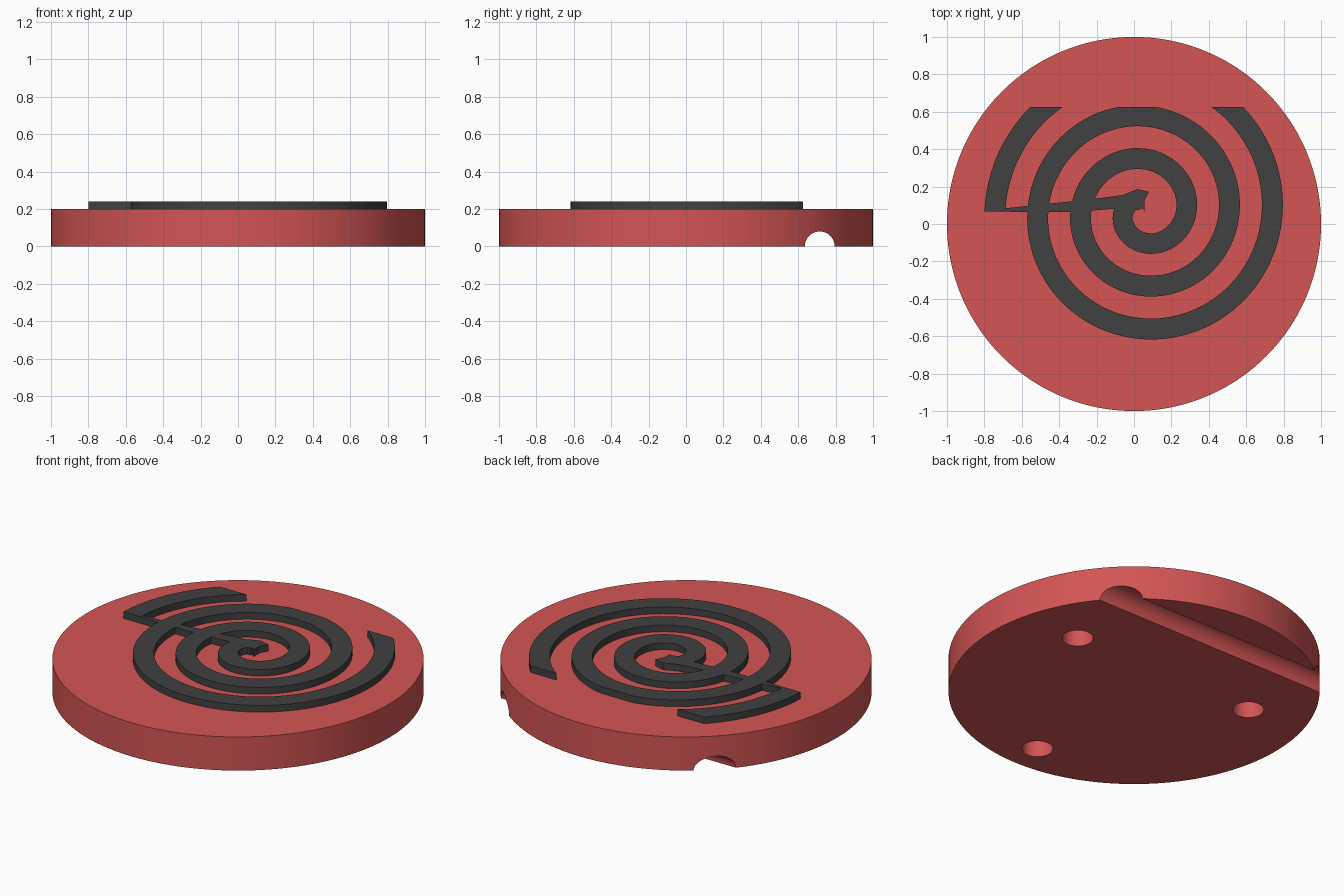
import bpy, bmesh, math

if "Cube" in bpy.data.objects:
    bpy.data.objects.remove(bpy.data.objects["Cube"])

def material(name, rgb):
    m = bpy.data.materials.new(name)
    m.diffuse_color = (*rgb, 1)
    m.use_nodes = True
    m.node_tree.nodes["Principled BSDF"].inputs["Base Color"].default_value = m.diffuse_color
    return m

RED = material("coaster red", (0.66, 0.09, 0.09))
GREY = material("charcoal", (0.052, 0.052, 0.052))

def add_object(name, bm, mat):
    bmesh.ops.recalc_face_normals(bm, faces=bm.faces[:])
    me = bpy.data.meshes.new(name)
    bm.to_mesh(me)
    bm.free()
    me.materials.append(mat)
    ob = bpy.data.objects.new(name, me)
    bpy.context.collection.objects.link(ob)
    return ob

def cylinder(name, r, depth, loc, mat, segs=64, rot=(0, 0, 0)):
    bpy.ops.mesh.primitive_cylinder_add(vertices=segs, radius=r, depth=depth, location=loc, rotation=rot)
    ob = bpy.context.object
    ob.name = name
    ob.data.materials.append(mat)
    return ob

def boolean(ob, other, op):
    mod = ob.modifiers.new(op.lower(), 'BOOLEAN')
    mod.object, mod.operation, mod.solver = other, op, 'EXACT'
    bpy.context.view_layer.objects.active = ob
    bpy.ops.object.modifier_apply(modifier=mod.name)
    bpy.data.objects.remove(other)

def smooth(ob):
    bpy.ops.object.select_all(action='DESELECT')
    ob.select_set(True)
    bpy.context.view_layer.objects.active = ob
    bpy.ops.object.shade_smooth_by_angle(angle=math.radians(25))

def raise_flat(bm, h):
    geo = bmesh.ops.extrude_face_region(bm, geom=bm.faces[:])["geom"]
    bmesh.ops.translate(bm, vec=(0, 0, h), verts=[g for g in geo if isinstance(g, bmesh.types.BMVert)])

# Base disc with a round channel and three blind holes underneath
base = cylinder("base_disc", 1, 0.2, (0, 0, 0.1), RED, 160)
boolean(base, cylinder("channel_cutter", 0.08, 2.4, (0, 0.715, 0), RED, 64, (0, math.pi / 2, 0)), 'DIFFERENCE')
for x, y in ((-0.6, 0.243), (0.6, 0.243), (0, -0.81)):
    boolean(base, cylinder("hole_cutter", 0.084, 0.28, (x, y, 0), RED, 48), 'DIFFERENCE')
smooth(base)

# Raised spiral, winding clockwise inward, trimmed flat at the back
CX, CY, PITCH, WIDTH, Z0, H = 0.055, 0.066, 0.23, 0.112, 0.2, 0.04
bm = bmesh.new()
prev = None
N = 314
for i in range(N + 1):
    turn = 3.25 * i / N
    a = math.pi - turn * 2 * math.pi
    ro = 0.855 - PITCH * turn
    row = [bm.verts.new((CX + r * math.cos(a), CY + r * math.sin(a), Z0))
           for r in (max(ro - WIDTH, 0.001), ro)]
    if prev:
        bm.faces.new((prev[0], row[0], row[1], prev[1]))
    prev = row
bmesh.ops.bisect_plane(bm, geom=bm.verts[:] + bm.edges[:] + bm.faces[:],
                       plane_co=(0, 0.625, 0), plane_no=(0, 1, 0), clear_outer=True)
raise_flat(bm, H)
spiral = add_object("raised_spiral", bm, GREY)

# Tapered spur joining the spiral's outer end to its centre
outline = [(-0.8, 0.069), (-0.57, 0.063), (-0.33, 0.064), (-0.12, 0.08), (0.028, 0.075),
           (0.08, 0.172), (0.02, 0.187), (-0.06, 0.155), (-0.23, 0.132), (-0.69, 0.084)]
bm = bmesh.new()
bm.faces.new([bm.verts.new((x, y, Z0)) for x, y in outline])
raise_flat(bm, H)
spur = add_object("spiral_spur", bm, GREY)
smooth(spiral)
